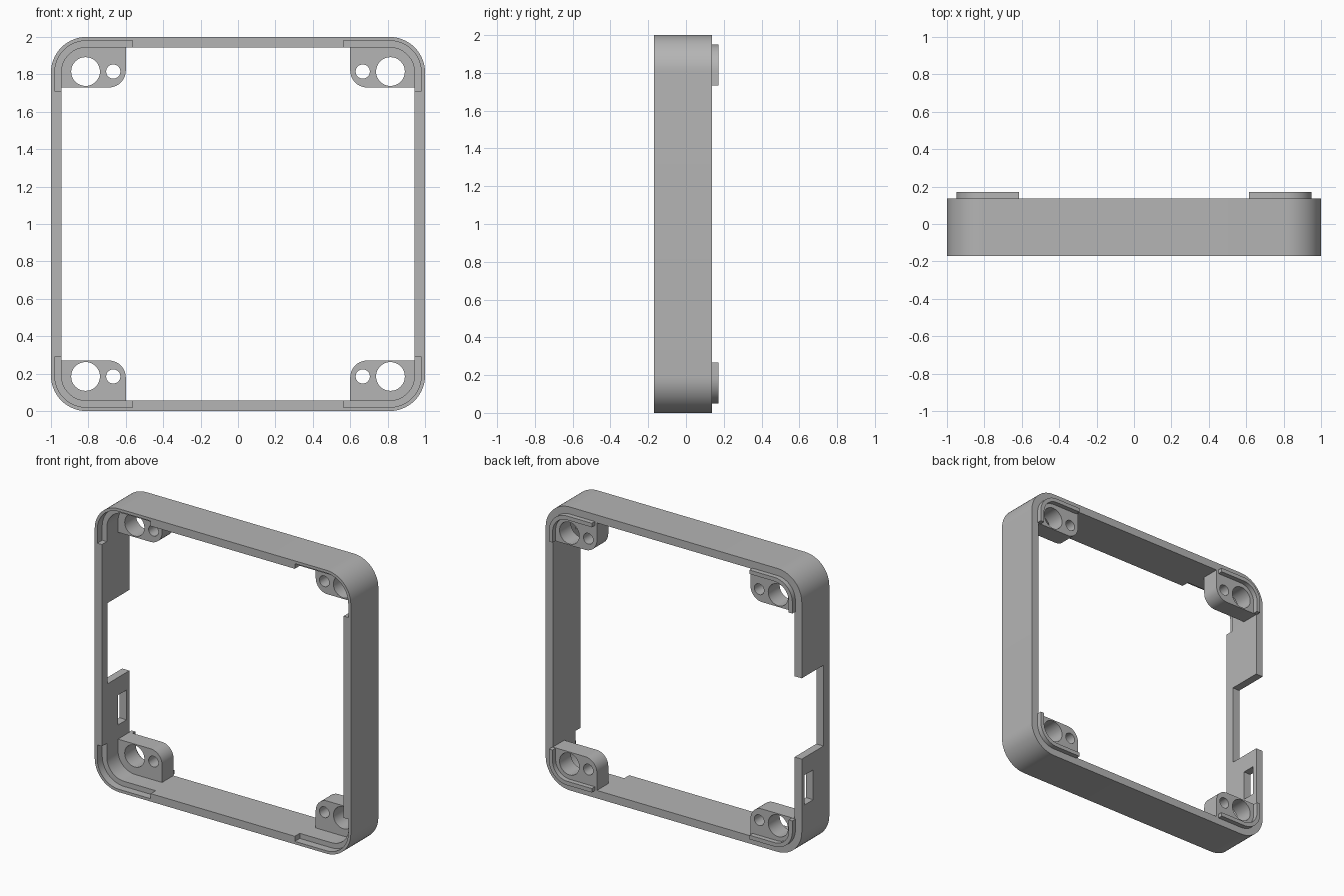
import bpy, bmesh, math

if "Cube" in bpy.data.objects:
    bpy.data.objects.remove(bpy.data.objects["Cube"], do_unlink=True)

FRONT, BACK, TIP = -0.17, 0.137, 0.171   # y of front face, back face, lip tips
WALL, RADIUS = 0.056, 0.19
BOSS_FRONT = 0.01

grey = bpy.data.materials.new("plain grey")
grey.use_nodes = True
GREY = (0.46, 0.46, 0.46, 1)
grey.diffuse_color = GREY
grey.node_tree.nodes["Principled BSDF"].inputs["Base Color"].default_value = GREY


def arc(cx, cz, r, start, end, steps=14):
    """Points on an arc, angles in degrees."""
    angles = [math.radians(start + (end - start) * i / steps) for i in range(steps + 1)]
    return [(cx + r * math.cos(a), cz + r * math.sin(a)) for a in angles]


def rounded(offset):
    """Frame outline moved inwards by an offset."""
    r, c = RADIUS - offset, 1 - RADIUS
    pts = []
    for i, (sx, sz) in enumerate([(1, 1), (-1, 1), (-1, -1), (1, -1)]):
        pts += arc(sx * c, 1 + sz * c, r, 90 * i, 90 * i + 90)
    return pts


def prism(name, pts, y0, y1):
    """Extrude an x-z outline along y."""
    bm = bmesh.new()
    face = bm.faces.new([bm.verts.new((x, y0, z)) for x, z in pts])
    ext = bmesh.ops.extrude_face_region(bm, geom=[face])["geom"]
    verts = [g for g in ext if isinstance(g, bmesh.types.BMVert)]
    bmesh.ops.translate(bm, verts=verts, vec=(0, y1 - y0, 0))
    bmesh.ops.recalc_face_normals(bm, faces=bm.faces)
    mesh = bpy.data.meshes.new(name)
    bm.to_mesh(mesh)
    bm.free()
    mesh.materials.append(grey)
    obj = bpy.data.objects.new(name, mesh)
    bpy.context.collection.objects.link(obj)
    return obj


def combine(target, tool, operation):
    """Apply a boolean and remove the tool."""
    mod = target.modifiers.new("join", "BOOLEAN")
    mod.operation, mod.solver, mod.object = operation, "EXACT", tool
    bpy.context.view_layer.objects.active = target
    bpy.ops.object.modifier_apply(modifier=mod.name)
    bpy.data.objects.remove(tool, do_unlink=True)


def box(x0, x1, z0, z1):
    return [(x0, z0), (x1, z0), (x1, z1), (x0, z1)]


# Rounded square wall
frame = prism("frame", rounded(0), FRONT, BACK)
combine(frame, prism("opening", rounded(WALL), FRONT - 0.1, BACK + 0.1), "DIFFERENCE")

# Corner details; u and v run inwards from the outer edges
for sx, side in ((-1, "right"), (1, "left")):
    for sz, level in ((-1, "lower"), (1, "upper")):
        def place(pts):
            return [(sx * (1 - u), 1 + sz * (1 - v)) for u, v in pts]

        # Screw boss, rounded on its free corner
        e, r = 0.05, RADIUS - 0.05
        outline = arc(RADIUS, RADIUS, r, 180, 270) + [(0.4, e)]
        outline += arc(0.31, 0.18, 0.09, 0, 90) + [(e, 0.27)]
        combine(frame, prism("boss", place(outline), BOSS_FRONT, BACK), "UNION")
        for u, radius in ((0.185, 0.077), (0.333, 0.038)):
            hole = arc(u, 0.185, radius, 0, 360, 32)[:-1]
            combine(frame, prism("hole", place(hole), -0.1, 0.3), "DIFFERENCE")

        # Recess in the front edge
        recess = arc(RADIUS, RADIUS, RADIUS - 0.02, 180, 270)
        recess += [(0.437, 0.02), (0.437, 0.288), (0.02, 0.288)]
        combine(frame, prism("recess", place(recess), FRONT - 0.1, FRONT + 0.055), "DIFFERENCE")

        # Locating lip on the back
        t = 0.028
        lip = [(e, 0.268)] + arc(RADIUS, RADIUS, r, 180, 270) + [(0.384, e), (0.384, e + t)]
        lip += arc(RADIUS, RADIUS, r - t, 270, 180) + [(e + t, 0.268)]
        prism(f"{level}_{side}_lip", place(lip), BACK - 0.005, TIP)

# Open notch and small slot through the right wall
combine(frame, prism("notch", box(-1.1, -0.9, 0.705, 1.275), FRONT + 0.065, 0.3), "DIFFERENCE")
combine(frame, prism("slot", box(-1.1, -0.9, 0.37, 0.58), 0.01, 0.105), "DIFFERENCE")

# Smooth curved surfaces, keep edges sharp
bpy.ops.object.select_all(action="DESELECT")
for obj in bpy.context.collection.objects:
    if obj.type == "MESH":
        obj.select_set(True)
bpy.context.view_layer.objects.active = frame
bpy.ops.object.shade_smooth_by_angle(angle=math.radians(30))
